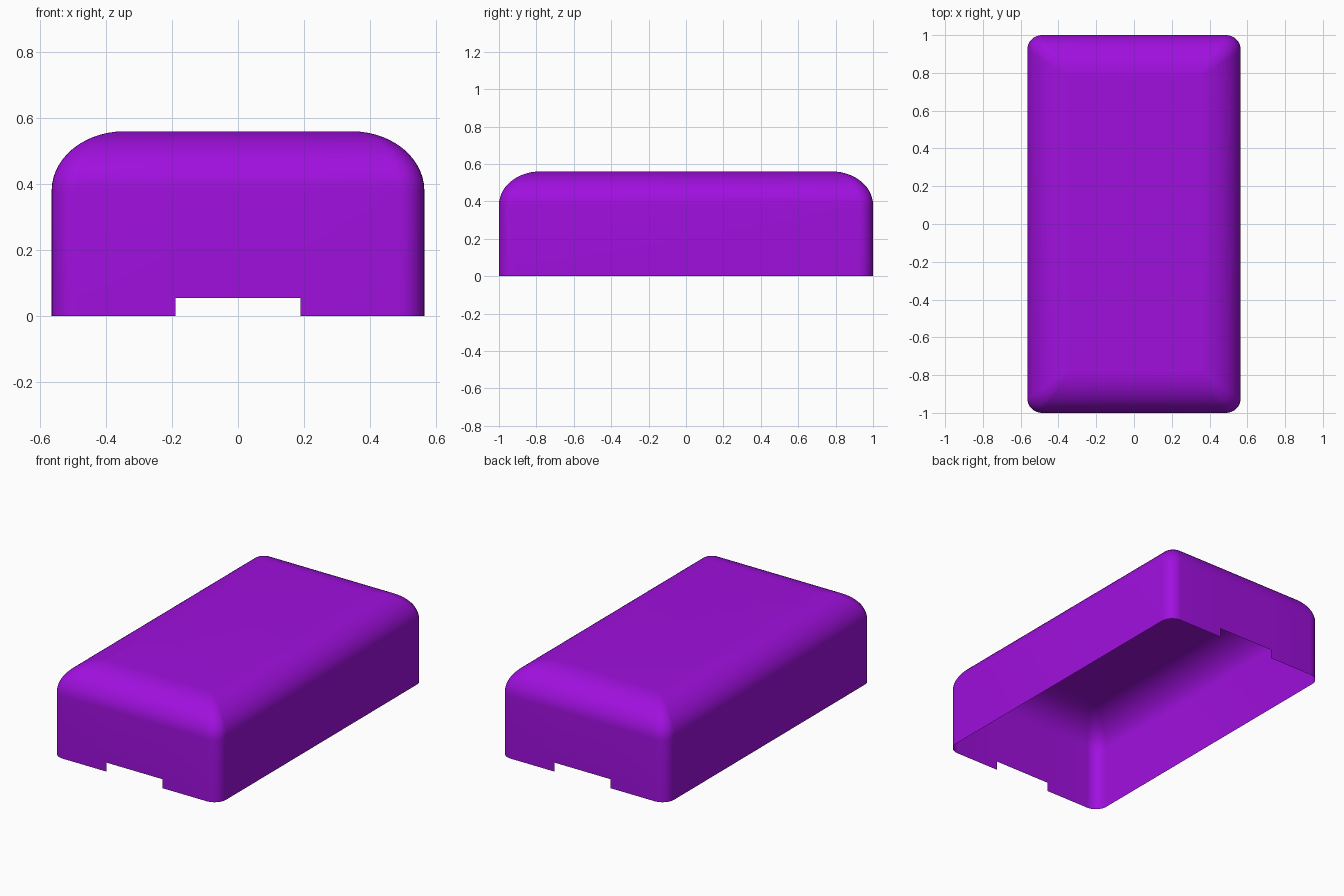
import bpy, bmesh, math

if "Cube" in bpy.data.objects:
    bpy.data.objects.remove(bpy.data.objects["Cube"])

HX, HY, H = 0.565, 1.0, 0.56      # half width, half length, height
WALL, INSET, R = 0.38, 0.22, 0.07  # wall top, shoulder inset, corner radius
NX, NZ = 0.19, 0.055               # notch half width and height
SEG = 8

purple = bpy.data.materials.new("purple")
purple.diffuse_color = (0.35, 0.005, 0.73, 1)
purple.use_nodes = True
purple.node_tree.nodes["Principled BSDF"].inputs["Base Color"].default_value = purple.diffuse_color


def outline(d):
    """Rounded rectangle inset by d, with extra points for the end notches."""
    r = R * (1 - d / INSET) + 0.008
    cx, cy = HX - d - r, HY - d - r
    pts = []
    for k, (sx, sy) in enumerate([(1, 1), (-1, 1), (-1, -1), (1, -1)]):
        for i in range(SEG + 1):
            a = math.pi / 2 * (k + i / SEG)
            pts.append((sx * cx + r * math.cos(a), sy * cy + r * math.sin(a)))
        if k in (0, 2):
            pts += [(sx * NX, sy * (HY - d)), (-sx * NX, sy * (HY - d))]
    return pts


# Levels as (inset, height): straight wall, then the rounded shoulder
levels = [(0, 0), (0, NZ), (0, WALL)]
STEPS = 14
for i in range(1, STEPS + 1):
    t = i / STEPS * math.radians(90)
    levels.append((INSET * (1 - math.cos(t)), WALL + (H - WALL) * math.sin(t)))

# Open-bottomed shell
bm = bmesh.new()
rings = [[bm.verts.new((x, y, z)) for x, y in outline(d)] for d, z in levels]
n = len(rings[0])
for a, b in zip(rings, rings[1:]):
    for i in range(n):
        j = (i + 1) % n
        mid = (a[i].co + b[j].co) / 2
        if mid.z < NZ and abs(mid.x) < 0.01:   # notch in each end
            continue
        bm.faces.new((a[i], a[j], b[j], b[i]))
bm.faces.new(rings[-1])
bm.normal_update()

me = bpy.data.meshes.new("cover_shell")
bm.to_mesh(me)
bm.free()
me.materials.append(purple)
shell = bpy.data.objects.new("cover_shell", me)
bpy.context.collection.objects.link(shell)
bpy.context.view_layer.objects.active = shell
shell.select_set(True)
bpy.ops.object.shade_smooth_by_angle(angle=math.radians(50))
